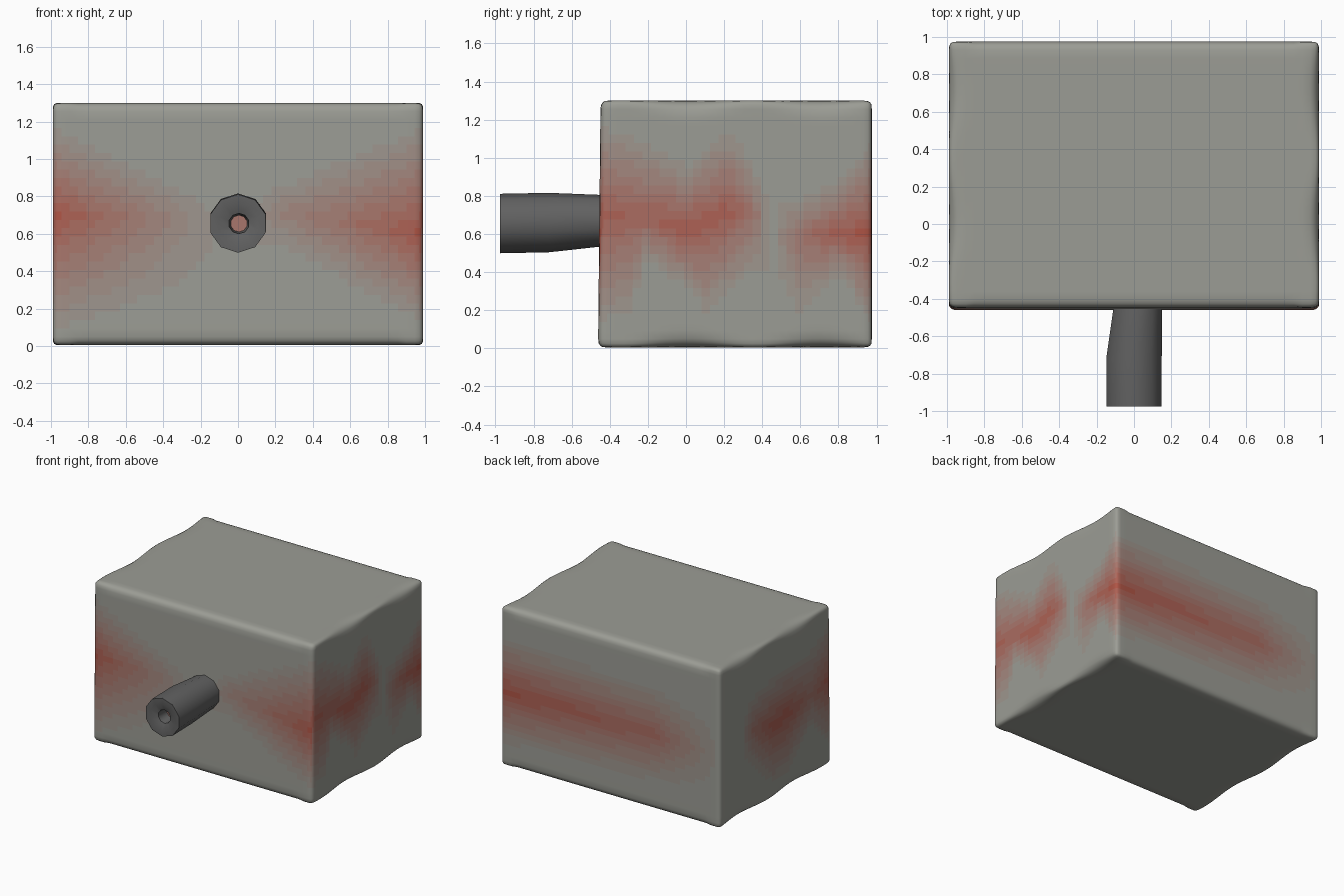
import bpy, bmesh, math
from mathutils import Vector

if "Cube" in bpy.data.objects:
    bpy.data.objects.remove(bpy.data.objects["Cube"])

def material(name, rgb):
    m = bpy.data.materials.new(name)
    m.diffuse_color = (*rgb, 1)
    m.use_nodes = True
    m.node_tree.nodes["Principled BSDF"].inputs["Base Color"].default_value = m.diffuse_color
    return m

GREY, RED, STEPS = Vector((.33, .335, .30)), Vector((.43, .09, .06)), 9
shades = [material(f"paint_{i}", GREY.lerp(RED, i / (STEPS - 1))) for i in range(STEPS)]
dark = material("dark_grey", (.12, .12, .12))

def interp(points, t):
    for a, b in zip(points, points[1:]):
        if t <= b[0]:
            k = max(0, (t - a[0]) / (b[0] - a[0]))
            return [p + (q - p) * k for p, q in zip(a[1:], b[1:])]
    return points[-1][1:]

# Faded red band: position, centre height, reach up, reach down, strength
RIGHT = [(-.46, .7, .5, .6, .9), (-.3, .7, .45, .55, .8), (-.2, .69, .4, .25, .8), (0, .62, .35, .3, 1),
         (.1, .66, .4, .5, .9), (.22, .72, .45, .45, .9), (.35, .7, .3, .3, .6), (.45, .6, .2, .3, 0),
         (.6, .6, .2, .45, .6), (.8, .6, .3, .2, .9), (.97, .6, .5, .5, 1)]
LEFT = [(-.46, .7, .5, .6, .95), (-.2, .65, .4, .25, .6), (.1, .62, .4, .5, .9), (.3, .6, .4, .5, .9),
        (.55, .65, .3, .3, .6), (.7, .65, .2, .2, 0), (.97, .65, .2, .2, 0)]
FRONT = [(-1, .7, .5, .65, 1), (-.2, .68, .15, .4, .15), (0, .65, .1, .3, 0),
         (.2, .72, .15, .2, .3), (1, .6, .6, .5, 1)]
BACK = [(-1, .6, .3, .3, 0), (-.4, .62, .4, .4, .75), (1, .62, .45, .45, 1)]

def redness(c, n):
    if abs(n.z) > .6:
        return 0
    if abs(n.x) > abs(n.y):
        h, up, down, s = interp(RIGHT if n.x > 0 else LEFT, c.y)
    else:
        h, up, down, s = interp(FRONT if n.y < 0 else BACK, c.x)
    d = (c.z - h) / up if c.z > h else (h - c.z) / down
    return max(0, 1 - d) * s

def finish(bm, name, mats, angle=35):
    bmesh.ops.recalc_face_normals(bm, faces=bm.faces)
    me = bpy.data.meshes.new(name)
    bm.to_mesh(me)
    bm.free()
    ob = bpy.data.objects.new(name, me)
    bpy.context.collection.objects.link(ob)
    for m in mats:
        me.materials.append(m)
    bpy.ops.object.select_all(action='DESELECT')
    ob.select_set(True)
    bpy.context.view_layer.objects.active = ob
    bpy.ops.object.shade_smooth_by_angle(angle=math.radians(angle))

# Body: gridded block with unevenly rounded edges
LO, HI = Vector((-.99, -.455, .005)), Vector((.99, .975, 1.3))
bm = bmesh.new()
bmesh.ops.create_cube(bm, size=1)
for v in bm.verts:
    v.co = Vector(LO[i] if v.co[i] < 0 else HI[i] for i in range(3))
for i in range(3):
    n = round((HI[i] - LO[i]) / .045)
    axis = Vector((i == 0, i == 1, i == 2))
    cuts = [LO[i] + (HI[i] - LO[i]) * k / n for k in range(1, n)]
    cuts += [LO[i] + .02, HI[i] - .02]
    for c in cuts:
        bmesh.ops.bisect_plane(bm, geom=bm.verts[:] + bm.edges[:] + bm.faces[:],
                               plane_co=axis * c, plane_no=axis)
bm.normal_update()
for f in bm.faces:
    f.material_index = round(redness(f.calc_center_median(), f.normal) * (STEPS - 1))
for v in bm.verts:
    p = v.co.copy()
    r = .05 + .025 * math.sin(9 * p.y + 1.5) * (abs(p.x) > .9)
    core = Vector(min(max(p[i], LO[i] + r), HI[i] - r) for i in range(3))
    v.co = core + (p - core).normalized() * r
    v.co.y -= .01 * (.65 - p.z) * (p.y < 0)
finish(bm, "body", shades)

# Muzzle: ten-sided tube narrowing towards the body, with a small blind bore
bm = bmesh.new()
rings = []
for y, r, x, z in [(-.44, .135, .02, .67), (-.72, .156, 0, .66), (-.975, .156, 0, .655),
                   (-.975, .11, 0, .655), (-.955, .055, .005, .655), (-.86, .045, .005, .655)]:
    rings.append([bm.verts.new((x + r * math.cos(a), y, z + r * math.sin(a)))
                  for a in (math.tau * (k + .5) / 10 for k in range(10))])
for a, b in zip(rings, rings[1:]):
    for k in range(10):
        j = (k + 1) % 10
        bm.faces.new((a[k], a[j], b[j], b[k]))
bm.faces.new(rings[0])
bm.faces.new(rings[-1]).material_index = 1
finish(bm, "barrel", [dark, shades[5]], 40)
